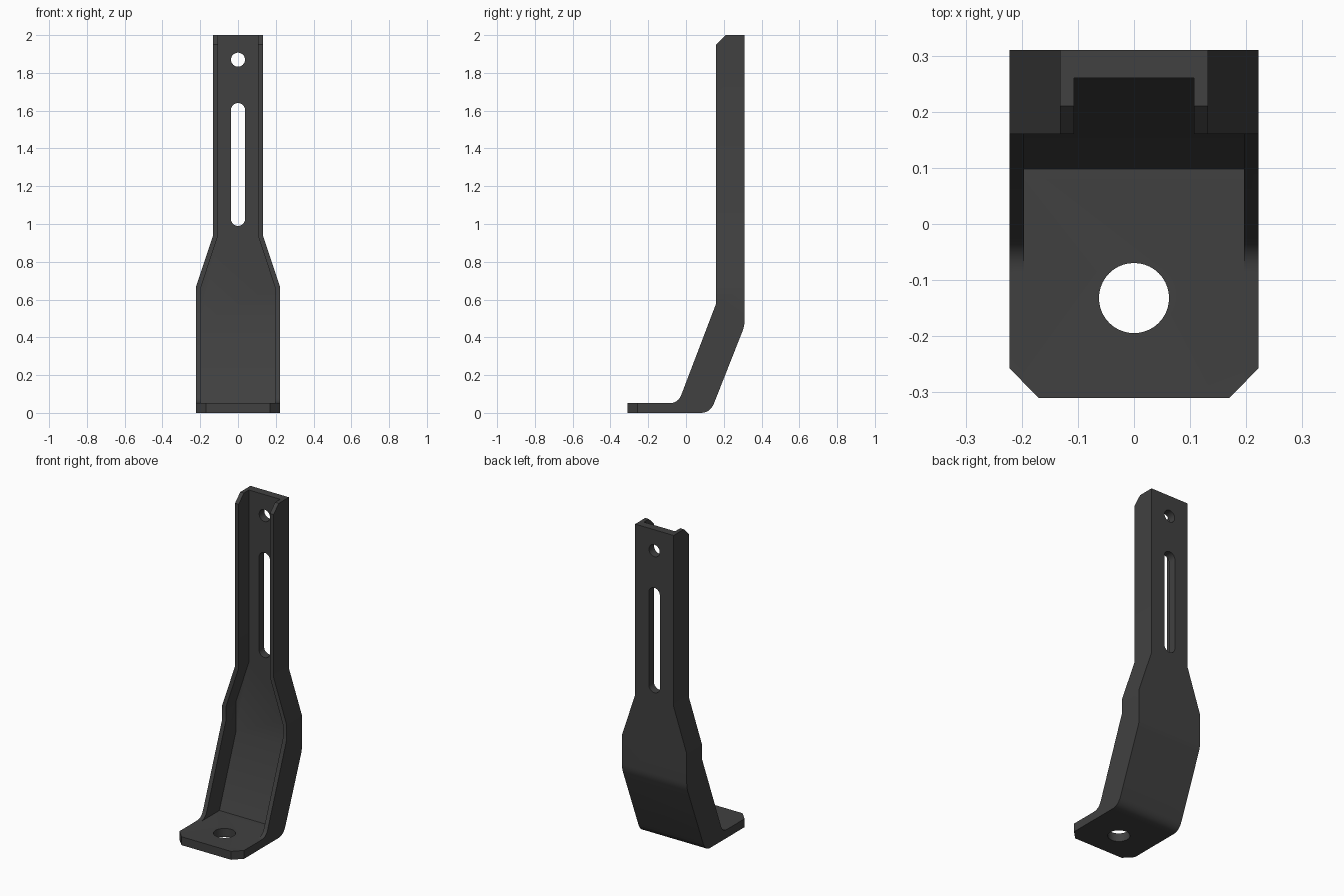
import bpy
import bmesh
from math import sin, cos, pi
from mathutils import Vector

cube = bpy.data.objects.get("Cube")
if cube:
    bpy.data.objects.remove(cube, do_unlink=True)

# Single finish: dark grey metal
metal = bpy.data.materials.new("dark grey metal")
metal.use_nodes = True
colour = (0.052, 0.052, 0.052, 1)
metal.diffuse_color = colour
metal.node_tree.nodes["Principled BSDF"].inputs["Base Color"].default_value = colour


def prism(name, outline, axis, low=-3, high=3):
    """Extrude a 2D outline along x, y or z."""
    place = {"x": lambda a, b, d: (d, a, b),
             "y": lambda a, b, d: (a, d, b),
             "z": lambda a, b, d: (a, b, d)}[axis]
    bm = bmesh.new()
    face = bm.faces.new([bm.verts.new(place(a, b, low)) for a, b in outline])
    new = bmesh.ops.extrude_face_region(bm, geom=[face])["geom"]
    verts = [v for v in new if isinstance(v, bmesh.types.BMVert)]
    bmesh.ops.translate(bm, verts=verts, vec=Vector(place(0, 0, high - low)))
    bmesh.ops.recalc_face_normals(bm, faces=bm.faces)
    mesh = bpy.data.meshes.new(name)
    bm.to_mesh(mesh)
    bm.free()
    mesh.materials.append(metal)
    obj = bpy.data.objects.new(name, mesh)
    bpy.context.collection.objects.link(obj)
    return obj


def combine(target, tool, operation):
    """Apply a boolean and remove its helper."""
    tool.hide_render = True
    mod = target.modifiers.new("cut", "BOOLEAN")
    mod.operation, mod.solver, mod.object = operation, "EXACT", tool
    bpy.ops.object.select_all(action="DESELECT")
    bpy.context.view_layer.objects.active = target
    target.select_set(True)
    bpy.ops.object.modifier_apply(modifier=mod.name)
    bpy.data.objects.remove(tool, do_unlink=True)


def bend(start, corner, end, steps=6):
    """Rounded corner between two points of an outline."""
    s, c, e = Vector(start), Vector(corner), Vector(end)
    ts = [i / steps for i in range(steps + 1)]
    return [tuple(s * (1 - t) ** 2 + c * 2 * t * (1 - t) + e * t * t) for t in ts]


def mirrored(half):
    """Close a right-hand outline with its mirror image."""
    return half + [(-x, y) for x, y in reversed(half)]


def slot(radius, low, high, steps=20):
    """Vertical slot outline; equal ends give a circle."""
    arc = [pi * i / steps for i in range(steps + 1)]
    top = [(radius * cos(a), high + radius * sin(a)) for a in arc]
    bottom = [(-radius * cos(a), low - radius * sin(a)) for a in arc]
    return top + bottom if high > low else top + bottom[1:-1]


# Bent side silhouette of foot, sloping web and upright
side = ([(-0.31, 0)] + bend((0.08, 0), (0.127, 0), (0.148, 0.05))
        + bend((0.3, 0.435), (0.31, 0.46), (0.31, 0.49), 4)
        + [(0.31, 2), (0.21, 2), (0.16, 1.95), (0.16, 0.58)]
        + bend((-0.025, 0.095), (-0.042, 0.052), (-0.085, 0.052))
        + [(-0.31, 0.052)])
bracket = prism("bracket", side, "x", -0.222, 0.222)

# Tapered front outline and clipped toe corners
front = mirrored([(0.222, -0.1), (0.222, 0.67), (0.132, 0.94), (0.132, 2.1)])
combine(bracket, prism("front_outline", front, "y"), "INTERSECT")
plan = mirrored([(0.17, -0.31), (0.222, -0.257), (0.222, 0.4)])
combine(bracket, prism("plan_outline", plan, "z"), "INTERSECT")

# Channel between the side flanges
channel = prism("channel", [(-0.4, 0.052), (0.098, 0.052), (0.26, 0.48),
                            (0.26, 2.2), (-0.4, 2.2)], "x", -0.3, 0.3)
inner = mirrored([(0.196, -0.1), (0.196, 0.665), (0.107, 0.935), (0.107, 2.3)])
combine(channel, prism("channel_outline", inner, "y"), "INTERSECT")
combine(bracket, channel, "DIFFERENCE")

# Adjustment slot, upper bolt hole and foot bolt hole
combine(bracket, prism("slot_cutter", slot(0.038, 1.028, 1.602), "y"), "DIFFERENCE")
combine(bracket, prism("bolt_cutter", slot(0.037, 1.87, 1.87), "y"), "DIFFERENCE")
combine(bracket, prism("foot_cutter", slot(0.0625, -0.132, -0.132), "z", -0.1, 0.2), "DIFFERENCE")

bpy.ops.object.shade_smooth_by_angle(angle=pi / 7)
